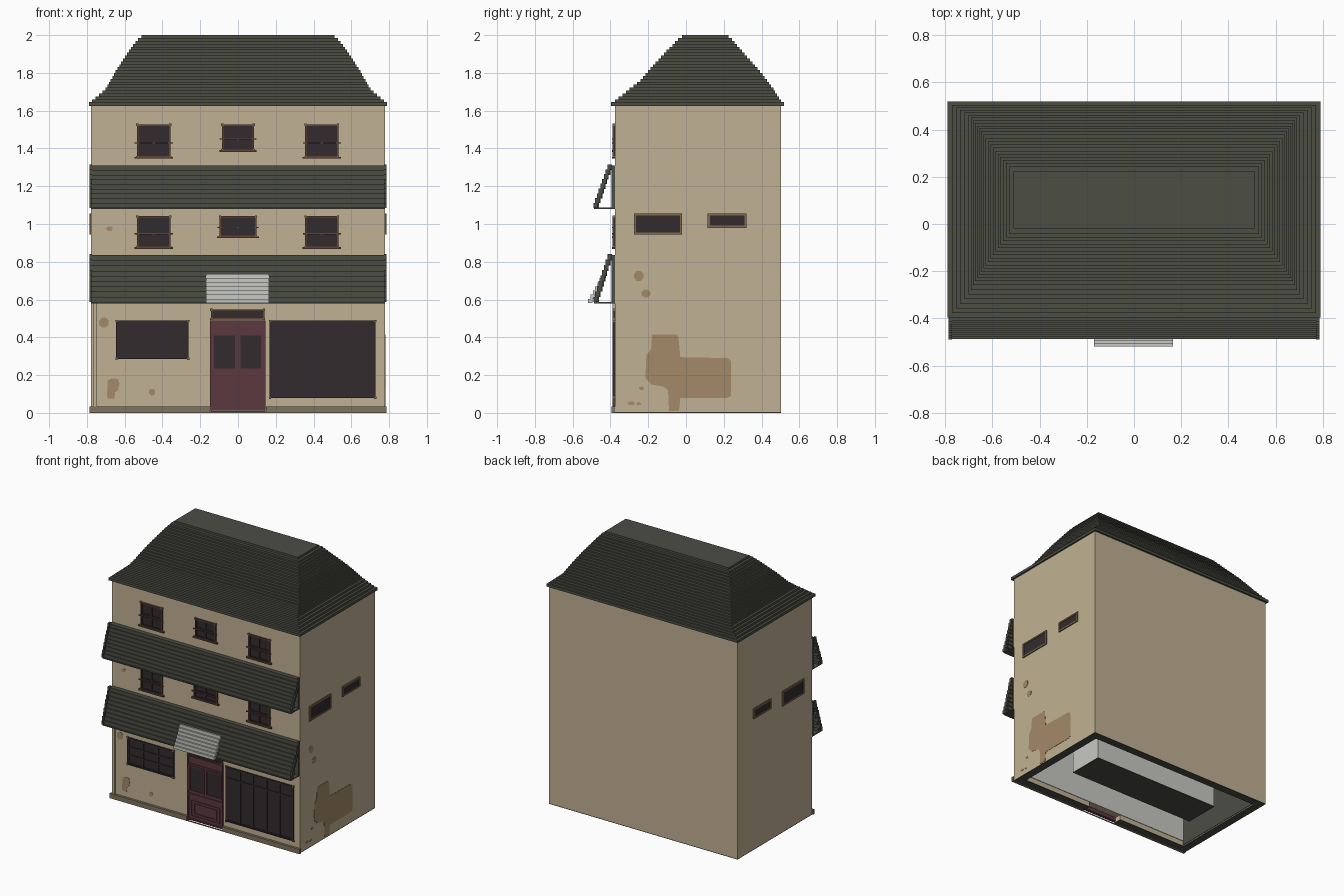
import bpy, bmesh, math
from mathutils import Vector

old = bpy.data.objects.get("Cube")
if old:
    bpy.data.objects.remove(old, do_unlink=True)


def material(name, r, g, b):
    lin = [((c / 255 + 0.055) / 1.055) ** 2.4 for c in (r, g, b)] + [1]
    m = bpy.data.materials.new(name)
    m.use_nodes = True
    m.diffuse_color = lin
    bsdf = m.node_tree.nodes["Principled BSDF"]
    bsdf.inputs["Base Color"].default_value = lin
    bsdf.inputs["Roughness"].default_value = 0.9
    return m


WALL = material("beige plaster", 192, 177, 147)
STAIN = material("plaster stain", 164, 138, 106)
PLINTH = material("plinth stone", 128, 115, 94)
TILE = material("dark green tile", 76, 77, 68)
DOOR = material("burgundy paint", 92, 56, 64)
GLASS = material("dark window", 50, 43, 46)
BROWN = material("brown wood", 98, 68, 54)
FRAME = material("tan frame", 128, 108, 76)
WHITE = material("off white", 200, 200, 196)


def make(name, bm, mat):
    me = bpy.data.meshes.new(name)
    bmesh.ops.recalc_face_normals(bm, faces=bm.faces)
    bm.to_mesh(me)
    bm.free()
    me.materials.append(mat)
    ob = bpy.data.objects.new(name, me)
    bpy.context.collection.objects.link(ob)
    return ob


def boxes(name, mat, *ranges):
    """One object made of boxes given as (x0, x1, y0, y1, z0, z1)."""
    bm = bmesh.new()
    for x0, x1, y0, y1, z0, z1 in ranges:
        for v in bmesh.ops.create_cube(bm, size=1)["verts"]:
            v.co = Vector(((x0 + x1) / 2 + v.co.x * (x1 - x0),
                           (y0 + y1) / 2 + v.co.y * (y1 - y0),
                           (z0 + z1) / 2 + v.co.z * (z1 - z0)))
    return make(name, bm, mat)


def border(x0, x1, z0, z1, w, y0, y1):
    """Four bars around a rectangle on the front wall."""
    return [(x0, x1, y0, y1, z0, z0 + w), (x0, x1, y0, y1, z1 - w, z1),
            (x0, x0 + w, y0, y1, z0 + w, z1 - w), (x1 - w, x1, y0, y1, z0 + w, z1 - w)]


X, YF, YB, TOP, T = 0.778, -0.377, 0.503, 1.63, 0.06

# Hollow walls, with the front wall left open behind the door
boxes("walls", WALL,
      (-X, -X + T, YF, YB, 0.005, TOP), (X - T, X, YF, YB, 0.005, TOP),
      (-X + T, X - T, YB - T, YB, 0.005, TOP),
      (-X + T, -0.14, YF, YF + T, 0.005, TOP), (0.14, X - T, YF, YF + T, 0.005, TOP),
      (-0.14, 0.14, YF, YF + T, 0.04, TOP))
boxes("bottom_rim", TILE,
      (-X, -X + T, YF, YB, 0, 0.005), (X - T, X, YF, YB, 0, 0.005),
      (-X + T, X - T, YB - T, YB, 0, 0.005),
      (-X + T, -0.14, YF, YF + T, 0, 0.005), (0.14, X - T, YF, YF + T, 0, 0.005))
# Interior linings and central core
xi, yf, yb = X - T, YF + T, YB - T
boxes("inner_side_lining", TILE, (-xi, -xi + 0.004, yf, yb, 0.01, 1.6),
      (xi - 0.004, xi, yf, yb, 0.01, 1.6), (-xi, xi, yb - 0.004, yb, 0.01, 1.6))
boxes("inner_front_lining", WHITE, (-xi + 0.004, xi - 0.004, yf, yf + 0.004, 0.04, 1.6))
boxes("inner_core", WHITE, (-0.53, 0.53, -0.03, 0.24, 0.01, 1.62))
boxes("core_underside", TILE, (-0.53, 0.53, -0.03, 0.24, 0.004, 0.01))

# Plinth and corner downpipe
boxes("plinth", PLINTH, (-0.785, -0.147, -0.395, YF, 0, 0.035),
      (0.147, 0.785, -0.395, YF, 0, 0.035), (-0.147, 0.147, -0.395, -0.391, 0, 0.008))
boxes("downpipe", WALL, (-0.767, -0.747, -0.388, YF, 0.035, 0.58))


# Main roof: stacked tile courses that follow a curved hip outline
def lerp(points, z):
    for (z0, a), (z1, b) in zip(points, points[1:]):
        if z <= z1:
            return a + (b - a) * (z - z0) / (z1 - z0)
    return points[-1][1]


HIP = [(1.62, 0.79), (1.65, 0.775), (1.715, 0.70), (1.80, 0.652), (1.86, 0.615), (1.95, 0.552), (2.0, 0.51)]
FRONT = [(1.62, -0.397), (1.65, -0.38), (1.755, -0.247), (1.85, -0.165), (2.0, -0.02)]
BACK = [(1.62, 0.518), (1.65, 0.505), (1.725, 0.455), (1.81, 0.39), (1.90, 0.31), (2.0, 0.225)]
N = 23
step = 0.355 / N
courses = [(-0.79, 0.79, -0.397, 0.518, 1.625, 1.645)]
for i in range(N):
    z = 1.645 + i * step
    zm = z + step * (1.0 if i == N - 1 else 0.5)
    hx = lerp(HIP, zm)
    courses.append((-hx, hx, lerp(FRONT, zm), lerp(BACK, zm), z, z + step))
boxes("main_roof", TILE, *courses)


# Skirt roofs: overlapping courses on an open triangular frame
def slats(x0, x1, y_top, y_bot, z_bot, z_top, n, depth):
    h = (z_top - z_bot) / n
    out = []
    for i in range(n):
        y = y_bot + (y_top - y_bot) * i / (n - 1)
        out.append((x0, x1, y, y + depth, z_bot + i * h, z_bot + (i + 1) * h))
    return out


for name, zb, zt in (("lower", 0.58, 0.835), ("upper", 1.08, 1.31)):
    boxes(name + "_skirt_roof", TILE, *slats(-0.772, 0.772, -0.41, -0.478, zb + 0.006, zt, 9, 0.018))
    for side, sx in (("left", 0.779), ("right", -0.779)):
        boxes(f"{name}_skirt_trim_{side}", TILE,
              *slats(sx - 0.007, sx + 0.007, -0.416, -0.49, zb + 0.006, zt + 0.005, 9, 0.024))
    boxes(name + "_skirt_frame", TILE, (-0.778, 0.778, -0.395, YF, zb, zt),
          (-0.778, 0.778, -0.488, YF, zb, zb + 0.007))

boxes("door_awning", WHITE, *slats(-0.17, 0.165, -0.445, -0.518, 0.582, 0.735, 7, 0.022))


# Front windows: pane, leaf borders, outer frame, corner blocks
def window(name, x0, x1, z0, z1, cols, rows, frame=BROWN):
    boxes(name + "_pane", GLASS, (x0, x1, YF - 0.004, YF, z0, z1))
    bars = []
    w, h = (x1 - x0 - 0.016) / cols, (z1 - z0 - 0.016) / sum(rows)
    for c in range(cols):
        z = z0 + 0.008
        for r in rows:
            bars += border(x0 + 0.008 + c * w, x0 + 0.008 + (c + 1) * w, z, z + r * h,
                           0.006, YF - 0.009, YF - 0.003)
            z += r * h
    boxes(name + "_bars", GLASS, *bars)
    boxes(name + "_frame", frame, *border(x0, x1, z0, z1, 0.007, YF - 0.011, YF))
    boxes(name + "_corners", FRAME, *[(x - 0.006, x + 0.006, YF - 0.013, YF, z - 0.006, z + 0.006)
                                      for x in (x0 + 0.002, x1 - 0.002) for z in (z0 + 0.002, z1 - 0.002)])


for floor, zo, zm, zt in (("second", 0.875, 0.932, 1.042), ("third", 1.353, 1.388, 1.527)):
    hm = 0.097 if floor == "second" else 0.085
    for name, x0, x1, z0 in (("right", -0.535, -0.357, zo), ("middle", -hm, hm, zm),
                             ("left", 0.355, 0.532, zo)):
        n = f"{floor}_floor_{name}_window"
        window(n, x0, x1, z0, zt, 2, (1, 1))
        zr = z0 + (zt - z0) * 0.42
        boxes(n + "_rails", BROWN, (x0 - 0.012, x1 + 0.012, YF - 0.016, YF - 0.008, zr, zr + 0.006),
              (x0 - 0.014, x1 + 0.014, YF - 0.016, YF, z0 - 0.007, z0 + 0.003))

window("right_shop_window", -0.645, -0.262, 0.285, 0.488, 3, (1, 1, 1), GLASS)
window("left_shop_window", 0.168, 0.728, 0.078, 0.488, 5, (4, 1), GLASS)
window("door_transom", -0.143, 0.14, 0.495, 0.548, 1, (1,))

# Double door with two glazed panes and raised lower panels
boxes("door", DOOR, (-0.147, 0.145, YF - 0.006, YF + 0.01, 0.012, 0.488))
boxes("door_panes", GLASS, (-0.128, -0.015, YF - 0.009, YF, 0.235, 0.412),
      (0.012, 0.125, YF - 0.009, YF, 0.235, 0.412))
boxes("door_mouldings", DOOR, *border(-0.147, 0.145, 0.012, 0.488, 0.01, YF - 0.013, YF),
      *border(-0.134, -0.009, 0.228, 0.418, 0.008, YF - 0.013, YF),
      *border(0.006, 0.131, 0.228, 0.418, 0.008, YF - 0.013, YF),
      (-0.137, 0.135, YF - 0.012, YF, 0.2, 0.21), (-0.137, 0.135, YF - 0.012, YF, 0.425, 0.434),
      *border(-0.12, 0.118, 0.04, 0.16, 0.008, YF - 0.011, YF),
      *border(-0.095, 0.093, 0.06, 0.14, 0.008, YF - 0.011, YF))

# Side windows, the same on both end walls
for side, s in (("left", 1), ("right", -1)):
    def end(y0, y1, z0, z1, d):
        a, b = sorted((s * X, s * (X + d)))
        return (a, b, y0, y1, z0, z1)
    for name, y0, y1, z0, z1 in (("front", -0.275, -0.02, 0.945, 1.055), ("rear", 0.115, 0.32, 0.98, 1.055)):
        n = f"{side}_wall_{name}_window"
        boxes(n + "_pane", GLASS, end(y0, y1, z0, z1, 0.003))
        w = 0.011
        boxes(n + "_frame", FRAME, end(y0, y1, z0, z0 + w, 0.008), end(y0, y1, z1 - w, z1, 0.008),
              end(y0, y0 + w, z0 + w, z1 - w, 0.008), end(y1 - w, y1, z0 + w, z1 - w, 0.008))


# Plaster stains: thin plates on the walls
def stain(name, pts, on_side):
    bm = bmesh.new()
    vs = [bm.verts.new((X + 0.002, u, z) if on_side else (u, YF - 0.002, z)) for u, z in pts]
    f = bm.faces.new(vs)
    ext = bmesh.ops.extrude_face_region(bm, geom=[f])["geom"]
    shift = Vector((-0.004, 0, 0)) if on_side else Vector((0, 0.004, 0))
    for v in ext:
        if isinstance(v, bmesh.types.BMVert):
            v.co += shift
    make(name, bm, STAIN)


def blob(u, z, ru, rz):
    return [(u + ru * math.cos(a), z + rz * math.sin(a))
            for a in (math.pi / 8 + k * math.pi / 4 for k in range(8))]


stain("large_side_stain", [(-.18, .415), (-.05, .415), (-.04, .40), (-.03, .295), (.22, .29), (.237, .275),
                           (.237, .09), (.22, .08), (-.03, .08), (-.037, .01), (-.09, .01), (-.095, .12),
                           (-.12, .14), (-.18, .15), (-.215, .185), (-.21, .305), (-.185, .335)], True)
for i, b in enumerate(((-.25, .725, .026, .029), (-.212, .632, .025, .023),
                       (-.235, .13, .014, .01), (-.29, .05, .02, .01), (-.25, .048, .012, .008))):
    stain(f"side_stain_{i + 1}", blob(*b), True)
for i, b in enumerate(((-.71, .478, .027, .029), (-.455, .11, .018, .018), (-.68, .975, .017, .014))):
    stain(f"front_stain_{i + 1}", blob(*b), False)
stain("front_low_stain", [(-.69, .17), (-.67, .182), (-.635, .18), (-.628, .155), (-.635, .12),
                          (-.65, .11), (-.655, .075), (-.69, .075), (-.695, .10), (-.69, .13)], False)
